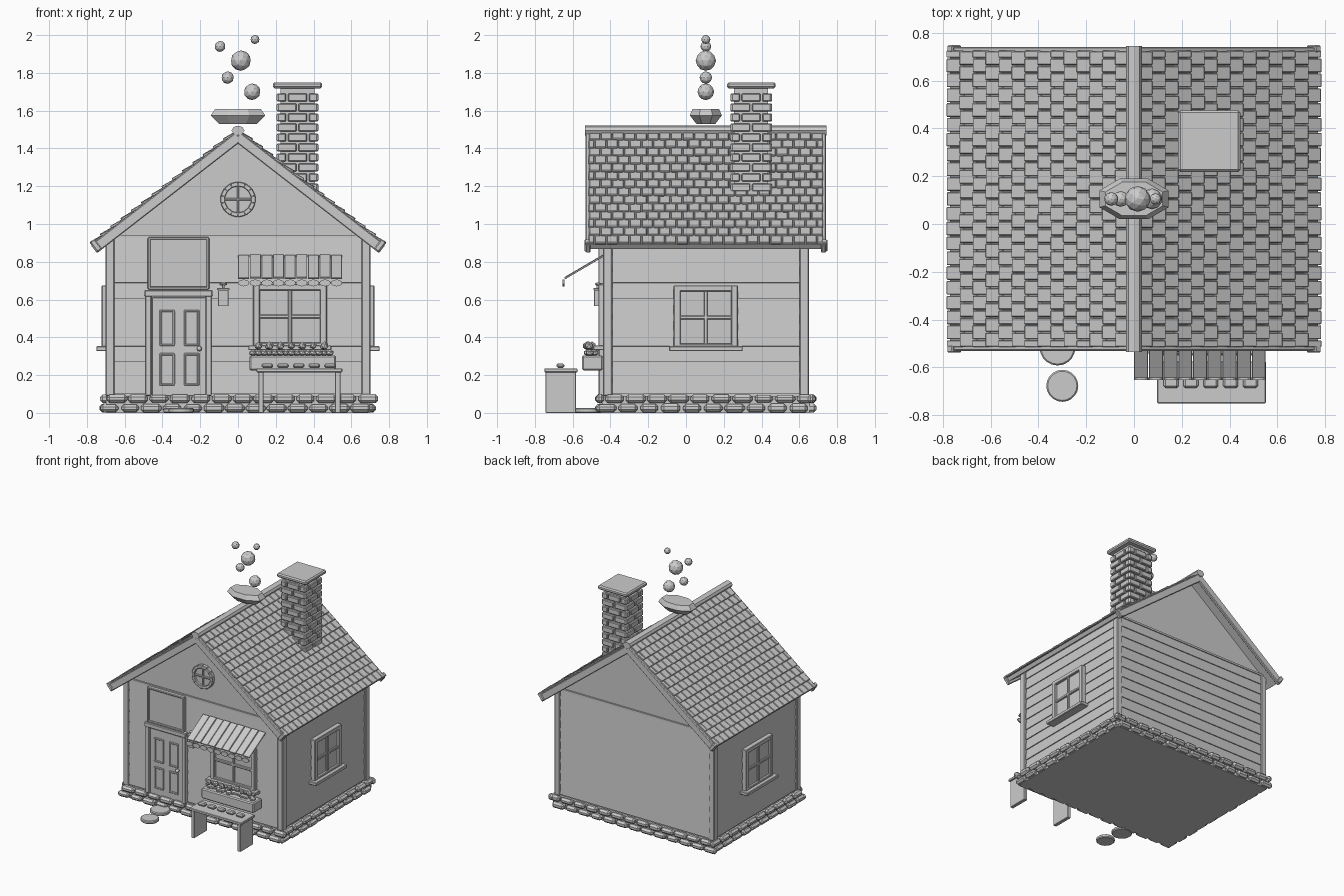
import bpy, bmesh, random
from math import atan2, cos, sin, pi, hypot
from mathutils import Matrix, Vector

if "Cube" in bpy.data.objects:
    bpy.data.objects.remove(bpy.data.objects["Cube"])

random.seed(4)
T = Matrix.Translation
YC = 0.105                       # centre of the house in y
A = atan2(0.59, 0.76)            # roof pitch
I = Matrix.Identity(4)


def box(bm, c, s, rot=I, frame=I):
    bmesh.ops.create_cube(bm, size=1, matrix=frame @ T(c) @ rot @ Matrix.Diagonal((*s, 1)))


def span(bm, x0, x1, y0, y1, z0, z1, frame=I):
    box(bm, ((x0 + x1) / 2, (y0 + y1) / 2, (z0 + z1) / 2), (x1 - x0, y1 - y0, z1 - z0), frame=frame)


def ball(bm, c, s, sub=2):
    bmesh.ops.create_icosphere(bm, subdivisions=sub, radius=1, matrix=T(c) @ Matrix.Diagonal((*s, 1)))


def cyl(bm, c, r, h, rot=I, n=16, sz=1):
    bmesh.ops.create_cone(bm, cap_ends=True, segments=n, radius1=r, radius2=r, depth=h,
                          matrix=T(c) @ Matrix.Diagonal((1, 1, sz, 1)) @ rot)


def finish(name, bm, bevel=0.0, smooth=False):
    bmesh.ops.recalc_face_normals(bm, faces=bm.faces)
    me = bpy.data.meshes.new(name)
    bm.to_mesh(me)
    bm.free()
    for p in me.polygons:
        p.use_smooth = smooth
    ob = bpy.data.objects.new(name, me)
    bpy.context.collection.objects.link(ob)
    if bevel:
        m = ob.modifiers.new("bevel", 'BEVEL')
        m.width, m.segments, m.limit_method = bevel, 1, 'ANGLE'
    return ob


def new():
    return bmesh.new()


# gabled body
bm = new()
prof = [(-0.68, 0.0), (0.68, 0.0), (0.68, 0.94), (0, 1.465), (-0.68, 0.94)]
f = bm.faces.new([bm.verts.new((x, -0.425, z)) for x, z in prof])
ext = bmesh.ops.extrude_face_region(bm, geom=[f])['geom']
bmesh.ops.translate(bm, vec=(0, 1.06, 0), verts=[v for v in ext if isinstance(v, bmesh.types.BMVert)])
finish("walls", bm)

# lapped siding on four sides
bm = new()
for i in range(10):
    z = 0.1 + 0.084 * (i + 0.5)
    for s in (-1, 1):
        box(bm, (0, YC + s * 0.531, z), (1.32, 0.012, 0.083), Matrix.Rotation(s * 0.07, 4, 'X'))
        box(bm, (s * 0.681, YC, z), (0.012, 1.02, 0.083), Matrix.Rotation(-s * 0.07, 4, 'Y'))
finish("siding", bm)

# corner boards and gable trim
bm = new()
for sx in (-1, 1):
    for sy in (-1, 1):
        box(bm, (sx * 0.677, YC + sy * 0.52, 0.515), (0.048, 0.05, 0.85))
finish("corner_boards", bm, 0.005)
bm = new()
for s in (-1, 1):
    box(bm, (0, YC + s * 0.535, 0.935), (1.32, 0.014, 0.015))
finish("gable_trim", bm)

# two courses of rounded foundation stones
bm = new()
span(bm, -0.70, 0.70, -0.445, 0.655, 0, 0.09)
finish("foundation", bm)
bm = new()
for row in range(2):
    for along, half, off in (('x', 0.72, 0.56), ('y', 0.565, 0.705)):
        n = 13 if along == 'x' else 10
        step = 2 * half / n
        for s in (-1, 1):
            for i in range(n):
                u = -half + step * (i + 0.5 + (0.22 if row else -0.15))
                w = step * random.uniform(0.82, 0.98)
                h, d = random.uniform(0.04, 0.048), random.uniform(0.038, 0.052)
                if along == 'x':
                    box(bm, (u, YC + s * off, 0.025 + 0.05 * row), (w, d, h))
                else:
                    box(bm, (s * off, YC + u, 0.025 + 0.05 * row), (d, w, h))
finish("foundation_stones", bm, 0.014)

# roof deck, barge boards, shingles
L = hypot(0.59, 0.76)
deck, barge, shingles = new(), new(), new()
for s in (-1, 1):
    R = Matrix.Rotation(s * A, 4, 'Y')
    fr = T((0, YC, 1.47)) @ R
    box(deck, (s * L / 2, 0, 0), (L, 1.25, 0.03), frame=fr)
    for e in (-1, 1):
        box(barge, (s * (L / 2 + 0.005), e * 0.623, -0.008), (L + 0.01, 0.026, 0.055), frame=fr)
        box(barge, (s * (L - 0.01), e * 0.628, 0.0), (0.03, 0.03, 0.065), frame=fr)
    rows, cols = 14, 20
    step, w = (L - 0.0) / rows, 1.24 / cols
    for r in range(rows):
        for c in range(cols + r % 2):
            y = -0.62 + w * (c + 0.5 - 0.5 * (r % 2))
            lo, hi = max(y - w * 0.46, -0.62), min(y + w * 0.46, 0.62)
            box(shingles, (s * (r + 0.5) * step, (lo + hi) / 2, 0.021 + random.uniform(-.002, .002)),
                (step * 1.2, hi - lo, 0.014), Matrix.Rotation(-s * 0.14, 4, 'Y'), fr)
finish("roof_deck", deck)
finish("barge_boards", barge, 0.005)
finish("roof_shingles", shingles, 0.003)
bm = new()
cyl(bm, (0, YC, 1.495), 0.034, 1.28, Matrix.Rotation(pi / 2, 4, 'X'), 8, 0.75)
finish("ridge_cap", bm)

# brick chimney
bm = new()
span(bm, 0.225, 0.405, 0.255, 0.435, 1.1, 1.72)
finish("chimney_core", bm)
bm = new()
for r in range(11):
    z = 1.14 + 0.053 * r
    for s in (-1, 1):
        splits = (-0.11, 0.0, 0.11) if r % 2 else (-0.11, -0.055, 0.055, 0.11)
        for a, b in zip(splits, splits[1:]):
            m, l = (a + b) / 2, b - a - 0.01
            box(bm, (0.315 + m, 0.345 + s * 0.093, z), (l, 0.034, 0.043))
            box(bm, (0.315 + s * 0.093, 0.345 + m, z), (0.034, l, 0.043))
finish("chimney_bricks", bm, 0.005)
bm = new()
span(bm, 0.185, 0.445, 0.218, 0.475, 1.718, 1.75)
finish("chimney_cap", bm, 0.009)

# floating low-poly dish and puffs
bm = new()
rings = [[bm.verts.new((rx * cos(k * pi / 4 + pi / 8) * 1.08, YC + ry * sin(k * pi / 4 + pi / 8) * 1.08, z))
          for k in range(8)]
         for z, rx, ry in ((1.53, 0.10, 0.05), (1.575, 0.145, 0.085), (1.61, 0.12, 0.07))]
for a, b in zip(rings, rings[1:]):
    for k in range(8):
        bm.faces.new((a[k], a[(k + 1) % 8], b[(k + 1) % 8], b[k]))
bm.faces.new(rings[0][::-1])
bm.faces.new(rings[2])
finish("smoke_base", bm)
bm = new()
for x, z, r in ((0.075, 1.70, 0.044), (-0.055, 1.775, 0.033), (0.015, 1.865, 0.054),
                (-0.095, 1.94, 0.029), (0.09, 1.977, 0.024)):
    ball(bm, (x, YC, z), (r, r, r))
finish("smoke_puffs", bm)


# cross-barred windows; local -y faces outward
def window(name, fr, w, h, z):
    bm = new()
    a, b = w / 2, h / 2
    span(bm, -a, a, -0.012, 0.01, z - b, z + b, fr)
    for s in (-1, 1):
        box(bm, (s * (a - 0.018), -0.012, z), (0.036, 0.04, h), frame=fr)
        box(bm, (0, -0.012, z + s * (b - 0.016)), (w, 0.038, 0.032), frame=fr)
    box(bm, (0, -0.01, z), (0.02, 0.03, h), frame=fr)
    box(bm, (0, -0.01, z), (w, 0.028, 0.02), frame=fr)
    box(bm, (0, -0.025, z - b + 0.005), (w + 0.05, 0.07, 0.026), frame=fr)
    finish(name, bm, 0.004)


window("front_window", T((0.275, -0.432, 0)), 0.39, 0.34, 0.51)
window("right_window", T((0.69, 0.105, 0)) @ Matrix.Rotation(pi / 2, 4, 'Z'), 0.34, 0.34, 0.505)
window("left_window", T((-0.69, 0.105, 0)) @ Matrix.Rotation(-pi / 2, 4, 'Z'), 0.34, 0.34, 0.505)

# round gable window
bm = new()
Q = Matrix.Rotation(pi / 2, 4, 'X')
cyl(bm, (0, -0.428, 1.13), 0.075, 0.012, Q, 20)
box(bm, (0, -0.436, 1.13), (0.013, 0.018, 0.14))
box(bm, (0, -0.436, 1.13), (0.14, 0.018, 0.013))
for k in range(14):
    t = 2 * pi * k / 14
    box(bm, (0.08 * cos(t), -0.436, 1.13 + 0.08 * sin(t)), (0.024, 0.03, 0.039), Matrix.Rotation(-t, 4, 'Y'))
finish("round_window", bm, 0.003)

# panelled door, frame and knob
bm = new()
span(bm, -0.455, -0.165, -0.452, -0.42, 0.09, 0.61)
for x in (-0.375, -0.245):
    for z0, z1 in ((0.15, 0.31), (0.36, 0.54)):
        for s in (-1, 1):
            box(bm, (x + s * 0.035, -0.453, (z0 + z1) / 2), (0.012, 0.014, z1 - z0))
        for z in (z0, z1):
            box(bm, (x, -0.453, z), (0.08, 0.014, 0.012))
finish("door", bm, 0.003)
bm = new()
for x in (-0.475, -0.155):
    span(bm, x - 0.016, x + 0.016, -0.462, -0.42, 0.09, 0.64)
span(bm, -0.495, -0.135, -0.468, -0.42, 0.615, 0.65)
finish("door_frame", bm, 0.004)
bm = new()
ball(bm, (-0.205, -0.468, 0.34), (0.014, 0.018, 0.014))
finish("door_knob", bm, smooth=True)

# framed board above the door
bm = new()
span(bm, -0.465, -0.165, -0.452, -0.42, 0.665, 0.92)
for x in (-0.47, -0.16):
    box(bm, (x, -0.446, 0.792), (0.016, 0.034, 0.27))
for z in (0.66, 0.925):
    box(bm, (-0.315, -0.446, z), (0.32, 0.034, 0.014))
finish("transom_board", bm, 0.003)

# wall lamp
bm = new()
span(bm, -0.105, -0.05, -0.487, -0.437, 0.565, 0.65)
span(bm, -0.11, -0.045, -0.49, -0.435, 0.65, 0.66)
box(bm, (-0.078, -0.455, 0.672), (0.012, 0.04, 0.03))
ball(bm, (-0.078, -0.465, 0.682), (0.022, 0.018, 0.008))
finish("wall_lamp", bm, 0.004)

# slatted awning with scalloped edge
bm, sc = new(), new()
aw = Matrix.Rotation(atan2(0.12, 0.205), 4, 'X')
for i in range(9):
    box(bm, (0.03 + 0.0615 * i, -0.54, 0.772 + 0.002 * (i % 2)), (0.058, 0.238, 0.01), aw)
    cyl(sc, (0.03 + 0.0615 * i, -0.648, 0.688), 0.03, 0.01, Q, 12, 0.6)
finish("awning_slats", bm, 0.002)
finish("awning_scallops", sc)

# flower box and flowers
bm = new()
span(bm, 0.06, 0.52, -0.55, -0.44, 0.225, 0.305)
finish("flower_box", bm, 0.008)
bm = new()
for i in range(15):
    x = 0.08 + 0.029 * i
    r = random.uniform(0.018, 0.026)
    ball(bm, (x, -0.50 + random.uniform(-0.02, 0.02), 0.318), (0.024, 0.024, 0.018), 1)
    if i % 2:
        ball(bm, (x, -0.51 + random.uniform(-0.015, 0.015), 0.355), (r, r, r), 1)
finish("flowers", bm)

# bench with five small rolls on top
bm = new()
span(bm, 0.097, 0.552, -0.75, -0.575, 0.215, 0.235)
for x in (0.122, 0.528):
    span(bm, x - 0.014, x + 0.014, -0.743, -0.582, 0, 0.216)
finish("bench", bm, 0.003)
bm = new()
for i in range(5):
    box(bm, (0.155 + 0.083 * i, -0.665, 0.25), (0.062, 0.042, 0.024))
finish("bench_rolls", bm, 0.008)

# stepping stones
bm = new()
cyl(bm, (-0.30, -0.677, 0.013), 0.067, 0.026, n=20)
cyl(bm, (-0.32, -0.517, 0.013), 0.075, 0.026, n=20)
finish("stepping_stones", bm, 0.006)
